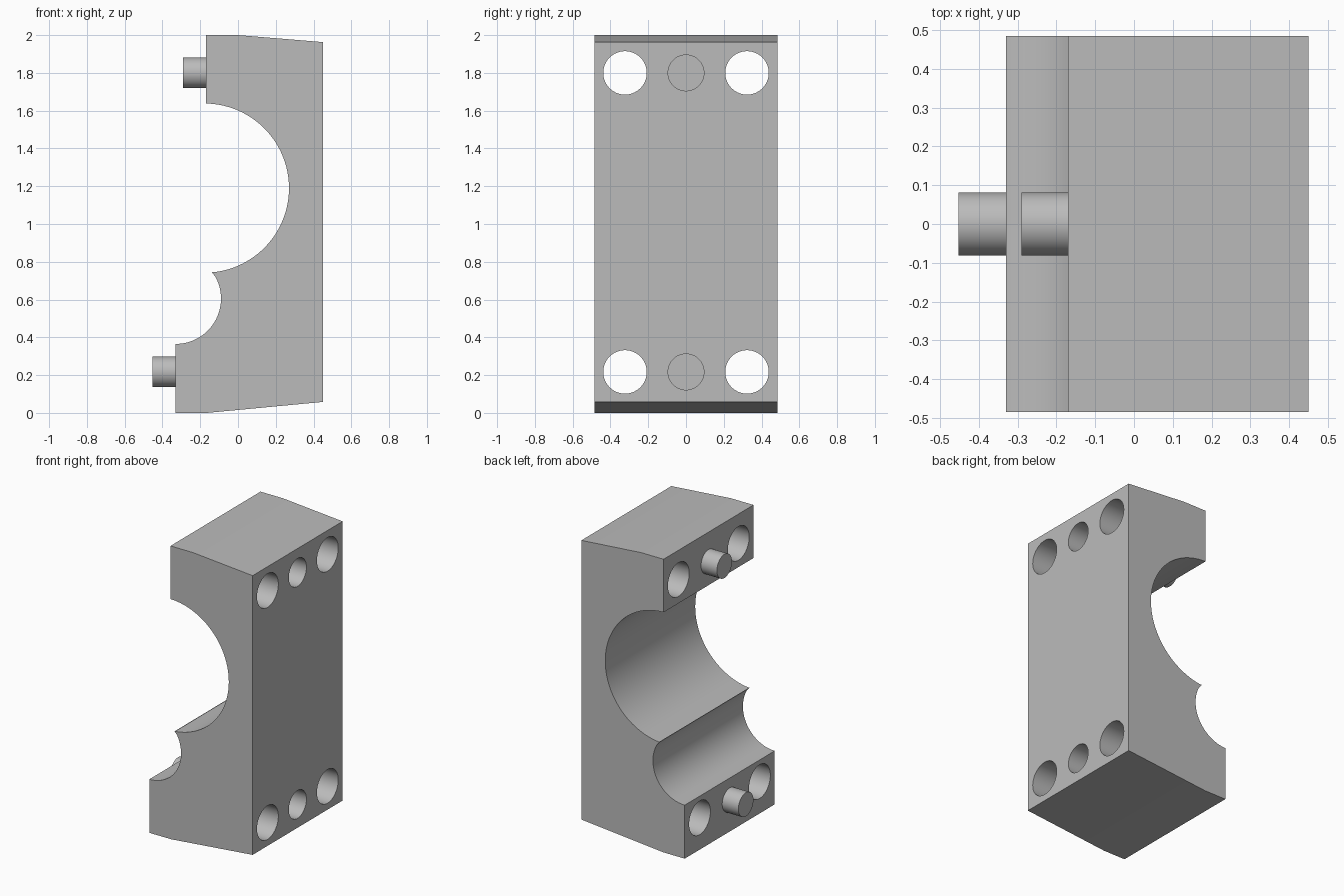
import bpy, bmesh, math
from mathutils import Matrix

cube = bpy.data.objects.get("Cube")
if cube:
    bpy.data.objects.remove(cube, do_unlink=True)

mat = bpy.data.materials.new("plain grey")
mat.use_nodes = True
GREY = (0.5, 0.5, 0.5, 1)
mat.diffuse_color = GREY
mat.node_tree.nodes["Principled BSDF"].inputs["Base Color"].default_value = GREY

HALF = 0.485      # half width along y
UPPER, LOWER = 1.80, 0.217   # heights of the two fixing rows


def add_object(name, bm):
    mesh = bpy.data.meshes.new(name)
    bmesh.ops.recalc_face_normals(bm, faces=bm.faces)
    bm.to_mesh(mesh)
    bm.free()
    mesh.materials.append(mat)
    obj = bpy.data.objects.new(name, mesh)
    bpy.context.scene.collection.objects.link(obj)
    return obj


def rod(name, x0, x1, y, z, r):
    """Cylinder along x from x0 to x1."""
    bm = bmesh.new()
    place = Matrix.Translation(((x0 + x1) / 2, y, z)) @ Matrix.Rotation(math.pi / 2, 4, 'Y')
    bmesh.ops.create_cone(bm, cap_ends=True, segments=64, radius1=r, radius2=r,
                          depth=x1 - x0, matrix=place)
    return add_object(name, bm)


def arc(cx, cz, r, a0, a1, n):
    angles = [math.radians(a0 + (a1 - a0) * i / n) for i in range(n + 1)]
    return [(cx + r * math.cos(a), cz + r * math.sin(a)) for a in angles]


def smooth(obj):
    bpy.ops.object.select_all(action='DESELECT')
    obj.select_set(True)
    bpy.context.view_layer.objects.active = obj
    bpy.ops.object.shade_smooth_by_angle(angle=math.radians(30))


# Clamp body: side profile with a large and a small round saddle, extruded along y
profile = [(-0.33, 0), (-0.165, 0), (0.45, 0.058), (0.45, 1.963), (0, 2), (-0.17, 2)]
profile += arc(-0.178, 1.19, 0.448, 89, -85, 56)
profile += arc(-0.33, 0.605, 0.24, 36, -90, 36)
bm = bmesh.new()
face = bm.faces.new([bm.verts.new((x, -HALF, z)) for x, z in profile])
side = bmesh.ops.extrude_face_region(bm, geom=[face])
bmesh.ops.translate(bm, vec=(0, 2 * HALF, 0),
                    verts=[v for v in side["geom"] if isinstance(v, bmesh.types.BMVert)])
body = add_object("clamp_body", bm)

# Bolt holes go right through; the sockets between them are blind
cutters = []
for z in (LOWER, UPPER):
    for y in (-0.323, 0.323):
        cutters.append(rod("bolt_hole_cutter", -0.6, 0.6, y, z, 0.115))
    cutters.append(rod("socket_cutter", 0.29, 0.6, 0, z, 0.095))
for cutter in cutters:
    cutter.hide_render = True
    mod = body.modifiers.new("hole", 'BOOLEAN')
    mod.operation = 'DIFFERENCE'
    mod.solver = 'EXACT'
    mod.object = cutter
bpy.context.view_layer.objects.active = body
body.select_set(True)
for mod in list(body.modifiers):
    bpy.ops.object.modifier_apply(modifier=mod.name)
for cutter in cutters:
    bpy.data.objects.remove(cutter, do_unlink=True)
smooth(body)

# Locating pegs on the mating faces
smooth(rod("upper_peg", -0.29, -0.15, 0, UPPER, 0.081))
smooth(rod("lower_peg", -0.452, -0.31, 0, LOWER, 0.081))
